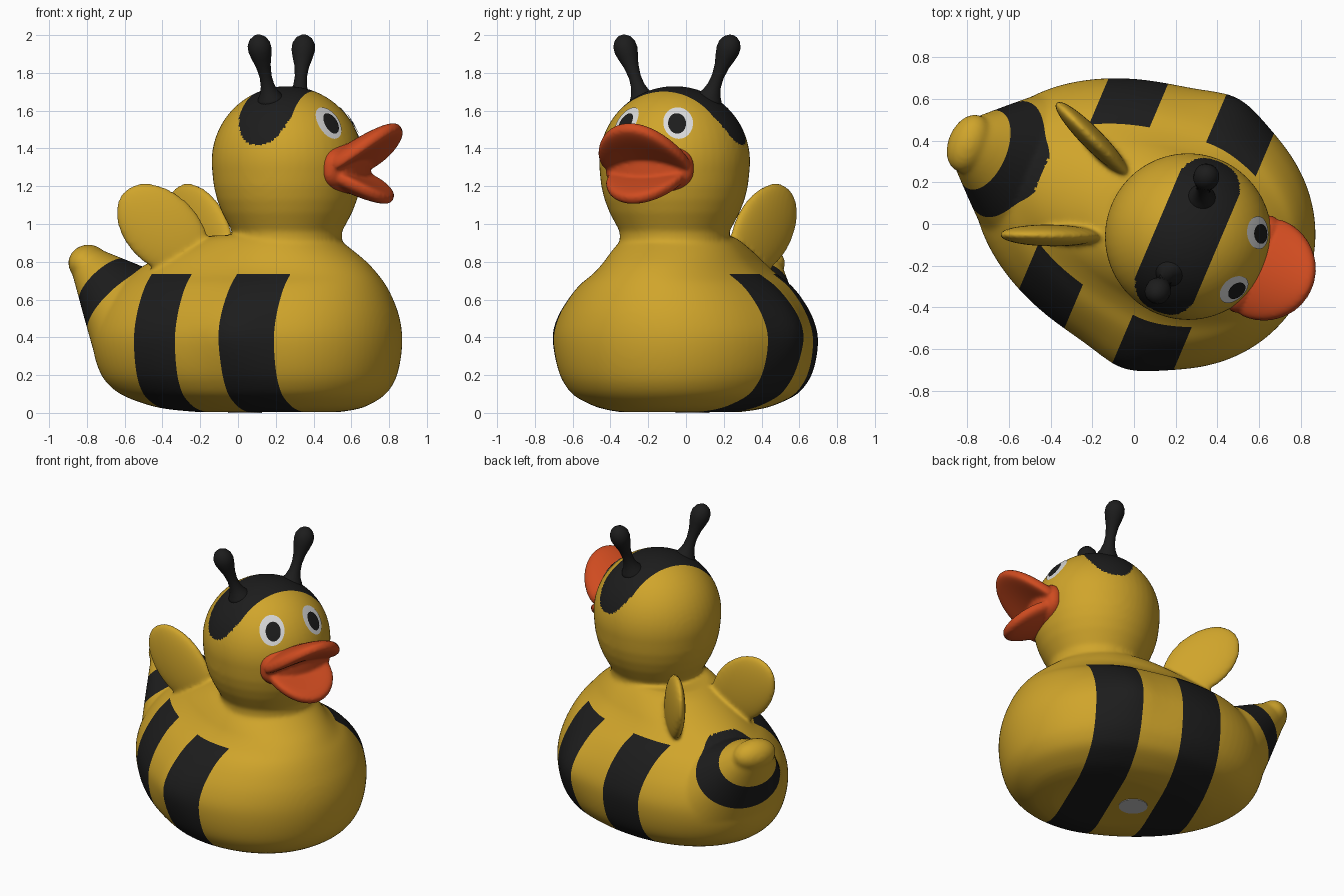
import bpy, bmesh, math
from mathutils import Matrix, Vector

if "Cube" in bpy.data.objects:
    bpy.data.objects.remove(bpy.data.objects["Cube"])

# Everything is built facing +x, mirrored about y = 0, then turned into place
PLACE = Matrix.Rotation(math.radians(-23), 4, 'Z') @ Matrix.Translation((0, 0.046, 0))
HEAD, HEAD_R = Vector((0.263, 0, 1.33)), 0.40


def material(name, col):
    m = bpy.data.materials.new(name)
    m.diffuse_color = (*col, 1)
    m.use_nodes = True
    m.node_tree.nodes["Principled BSDF"].inputs["Base Color"].default_value = m.diffuse_color
    return m


YELLOW = material("yellow", (0.63, 0.375, 0.024))
BLACK = material("black", (0.012, 0.012, 0.012))
ORANGE = material("orange", (0.62, 0.070, 0.014))
WHITE = material("white", (0.70, 0.70, 0.70))
GREY = material("grey", (0.55, 0.55, 0.55))


def loft(bm, rings):
    """Closed skin through a list of rings of points."""
    rows = [[bm.verts.new(p) for p in r] for r in rings]
    n = len(rows[0])
    faces = [bm.faces.new((a[i], a[(i + 1) % n], b[(i + 1) % n], b[i]))
             for a, b in zip(rows, rows[1:]) for i in range(n)]
    faces += [bm.faces.new(rows[0]), bm.faces.new(rows[-1])]
    bmesh.ops.recalc_face_normals(bm, faces=faces)
    return [v for r in rows for v in r]


def tube(bm, a, b, profile, n=32):
    """Round solid from a towards b; profile = (distance, radius) pairs."""
    a, b = Vector(a), Vector(b)
    q = (b - a).to_track_quat('Z', 'Y')
    return loft(bm, [[a + q @ Vector((r * math.cos(t), r * math.sin(t), d))
                      for t in (math.tau * i / n for i in range(n))] for d, r in profile])


def ellipsoid(bm, centre, radii, rot=Matrix(), boxy=1.0, back=1.0):
    """Ellipsoid; boxy < 1 gives blunt rims, back shortens the -x half."""
    verts = bmesh.ops.create_uvsphere(bm, u_segments=48, v_segments=32, radius=1)['verts']
    for v in verts:
        v.co.z = math.copysign(abs(v.co.z) ** boxy, v.co.z)
        v.co.x *= back if v.co.x < 0 else 1
    m = Matrix.Translation(centre) @ rot @ Matrix.Diagonal((*radii, 1))
    bmesh.ops.transform(bm, matrix=m, verts=verts)
    return verts


def spline(pts, steps=5):
    """Smooth curve through the points (Catmull-Rom)."""
    p = [Vector(q) for q in [pts[0], *pts, pts[-1]]]
    out = []
    for a, b, c, d in zip(p, p[1:], p[2:], p[3:]):
        for t in (i / steps for i in range(steps)):
            out.append(b + (c - a) * (t / 2) + (2 * a - 5 * b + 4 * c - d) * (t * t / 2)
                       + (3 * b - a - 3 * c + d) * (t ** 3 / 2))
    return out + [p[-1]]


def part(name, bm, mats, voxel=None, smooth=6, flat=False):
    me = bpy.data.meshes.new(name)
    bm.to_mesh(me)
    bm.free()
    ob = bpy.data.objects.new(name, me)
    bpy.context.collection.objects.link(ob)
    if voxel:  # fuse overlapping solids and soften the joints
        bpy.context.view_layer.objects.active = ob
        r = ob.modifiers.new("fuse", 'REMESH')
        r.mode, r.voxel_size = 'VOXEL', voxel
        s = ob.modifiers.new("soften", 'SMOOTH')
        s.factor, s.iterations = 0.5, smooth
        for mod in ("fuse", "soften"):
            bpy.ops.object.modifier_apply(modifier=mod)
    for m in mats:
        ob.data.materials.append(m)
    for p in ob.data.polygons:
        p.use_smooth = not flat
    return ob


# Body: egg outline scaled level by level (height, length scale, width scale)
bm = bmesh.new()
levels = [(0.004, 0.45, 0.45), (0.018, 0.60, 0.57), (0.04, 0.71, 0.68), (0.09, 0.84, 0.83),
          (0.15, 0.92, 0.91), (0.22, 0.965, 0.96), (0.32, 0.995, 0.99), (0.42, 1.0, 0.99),
          (0.52, 0.975, 0.94), (0.61, 0.925, 0.86), (0.68, 0.87, 0.77), (0.735, 0.81, 0.66),
          (0.79, 0.73, 0.58), (0.84, 0.63, 0.53), (0.885, 0.53, 0.48), (0.92, 0.45, 0.43),
          (0.94, 0.38, 0.38)]
rings = []
for z, fx, fy in spline(levels):
    ring = []
    for i in range(96):
        c, s = math.cos(math.tau * i / 96), math.sin(math.tau * i / 96)
        x = 0.17 + (0.70 if c > 0 else 0.985) * c
        bulge = 0.045 * math.exp(-((x - 0.22) / 0.17) ** 2 - ((z - 0.46) / 0.22) ** 2)
        ring.append((0.26 + fx * (x - 0.26), (0.668 * fy + bulge) * s, z))
    rings.append(ring)
loft(bm, rings)
# Head with full cheeks down to a short neck
tube(bm, (0.263, 0, 0.8), (0.263, 0, 1.1),
     [(0, 0.29), (0.16, 0.29), (0.20, 0.312), (0.26, 0.344), (0.33, 0.371), (0.40, 0.388), (0.47, 0.396)], 64)
ellipsoid(bm, HEAD, (HEAD_R,) * 3)
# Tail cone, a little wider than tall
for v in tube(bm, (-0.575, 0, 0.48), (-0.89, 0, 0.80), [(0, 0.30), (0.2, 0.21), (0.45, 0.095)], 48):
    v.co.y *= 1.28
ellipsoid(bm, (-0.88, 0, 0.793), (0.098, 0.145, 0.098))
# Wings
for side in (1, -1):
    yaw = Matrix.Rotation(math.atan2(0.38 * side, -0.93), 4, 'Z')
    ellipsoid(bm, (-0.347, 0.253 * side, 0.97), (0.288, 0.052, 0.195),
              yaw @ Matrix.Rotation(math.radians(-45), 4, 'Y'))
body = part("body", bm, [YELLOW, BLACK], 0.0125, 10)

# Painted stripes: cut clean edges, then colour faces by position
BANDS = [(-0.385, -0.112), (0.165, 0.448)]
TAIL_AXIS = Vector((-0.74, 0, 0.67))
bm = bmesh.new()
bm.from_mesh(body.data)


def cut(co, no, where):
    faces = [f for f in bm.faces if where(f.calc_center_median())]
    geom = set(faces)
    for f in faces:
        geom.update(f.verts, f.edges)
    bmesh.ops.bisect_plane(bm, geom=list(geom), dist=1e-4, plane_co=co, plane_no=no)


for x in BANDS[0] + BANDS[1]:
    cut((x, 0, 0), (1, 0, 0), lambda c: c.z < 0.76)
cut((0, 0, 0.735), (0, 0, 1), lambda c: -0.4 < c.x < 0.47)
for s in (0.90, 1.06):
    cut(TAIL_AXIS * s / TAIL_AXIS.length_squared, TAIL_AXIS, lambda c: c.x < -0.48 and c.z < 0.9)
for x in (0.105, 0.41):
    cut((x, 0, 0), (1, 0, 0), lambda c: c.z > 1.4)


def is_black(c):
    if c.z < 0.735 and any(a < c.x < b for a, b in BANDS):
        return True
    if c.x < -0.5 and c.z < 0.86 and 0.90 < TAIL_AXIS.dot(c) < 1.06:
        return True
    d = abs(c.x - 0.2575) / 0.1525
    return d < 1 and c.z > 1.42 + 0.15 * d ** 3


for f in bm.faces:
    f.material_index = int(is_black(f.calc_center_median()))
bm.to_mesh(body.data)
bm.free()

# Open beak: two curved, blunt-edged paddles on a rounded root
bm = bmesh.new()
ellipsoid(bm, (0.60, 0, 1.295), (0.10, 0.25, 0.14), boxy=0.75)
for centre, radii, pitch, droop in (((0.655, 0, 1.375), (0.285, 0.25, 0.056), -30, -0.055),
                                    ((0.64, 0, 1.215), (0.235, 0.215, 0.052), 22, 0.045)):
    for v in ellipsoid(bm, centre, radii, Matrix.Rotation(math.radians(pitch), 4, 'Y'), 0.6, 0.4):
        v.co.z += droop * (v.co.y / 0.25) ** 2
part("beak", bm, [ORANGE], 0.011, 6)


# Eyes: thin oval plates wrapped on the head
def eye_plate(name, mat, aim, width, height, r):
    q = Vector(aim).to_track_quat('Z', 'Y')
    bm = bmesh.new()
    bmesh.ops.create_circle(bm, cap_ends=True, segments=40, radius=1)
    bmesh.ops.inset_region(bm, faces=bm.faces[:], thickness=0.35)
    bmesh.ops.inset_region(bm, faces=[f for f in bm.faces if len(f.verts) > 4], thickness=0.35)
    bmesh.ops.poke(bm, faces=[f for f in bm.faces if len(f.verts) > 4])
    for v in bm.verts:
        p = Vector((v.co.x * width, v.co.y * height, HEAD_R))
        v.co = HEAD + (q @ p).normalized() * r
    part(name, bm, [mat])


for side, label in ((1, "left"), (-1, "right")):
    eye_plate(label + "_eye_white", WHITE, (0.325, 0.16 * side, 0.222), 0.08, 0.10, HEAD_R + 0.003)
    eye_plate(label + "_pupil", BLACK, (0.33, 0.155 * side, 0.212), 0.047, 0.062, HEAD_R + 0.007)
    # Antenna: flared stalk with a ball tip
    bm = bmesh.new()
    tube(bm, (0.25, 0.185 * side, 1.64), (0.23, 0.30 * side, 1.94),
         [(0, 0.08), (0.035, 0.064), (0.06, 0.049), (0.10, 0.036), (0.15, 0.032), (0.21, 0.039), (0.26, 0.053),
          (0.30, 0.062), (0.335, 0.06), (0.365, 0.044), (0.382, 0.02), (0.385, 0.004)])
    part(label + "_antenna", bm, [BLACK])

# Plug on the underside
bm = bmesh.new()
tube(bm, (0.02, 0, 0), (0.02, 0, 1), [(0, 0.09), (0.009, 0.09)])
part("plug", bm, [GREY], flat=True)

for ob in bpy.context.collection.objects:
    ob.data.transform(PLACE)
    ob.data.update()
